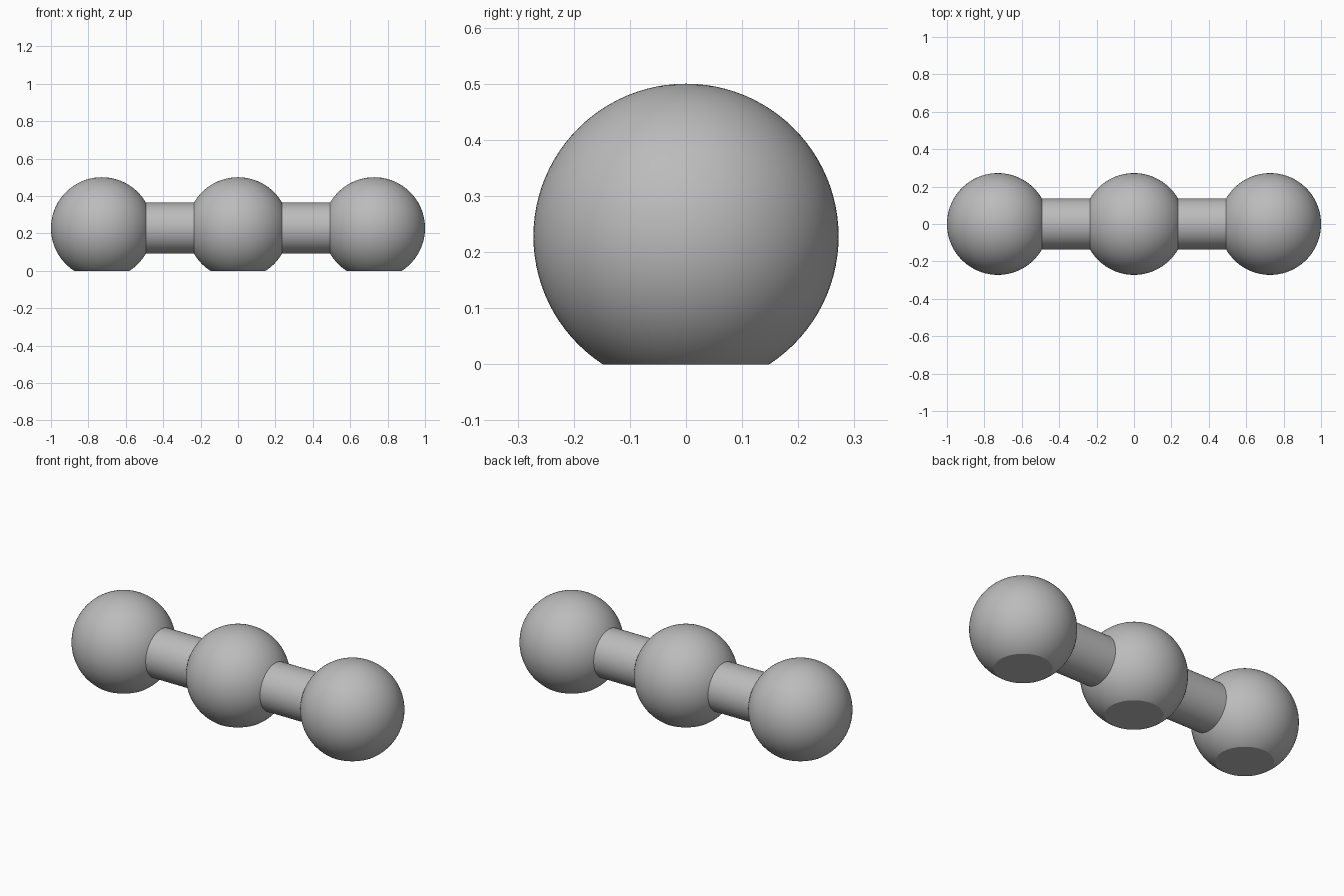
import bpy
import bmesh
import math
from mathutils import Matrix

if "Cube" in bpy.data.objects:
    bpy.data.objects.remove(bpy.data.objects["Cube"], do_unlink=True)

BALL_R = 0.272
BALL_Z = 0.228
SPACING = 1 - BALL_R
BAR_R = BALL_R / 2

grey = bpy.data.materials.new("plain grey")
grey.use_nodes = True
colour = (0.5, 0.5, 0.5, 1)
grey.diffuse_color = colour
grey.node_tree.nodes["Principled BSDF"].inputs["Base Color"].default_value = colour


def finish(name, bm, x):
    """Turn a bmesh into a smooth object on the dumbbell axis."""
    bmesh.ops.recalc_face_normals(bm, faces=bm.faces)
    mesh = bpy.data.meshes.new(name)
    bm.to_mesh(mesh)
    bm.free()
    mesh.materials.append(grey)
    obj = bpy.data.objects.new(name, mesh)
    obj.location = (x, 0, BALL_Z)
    bpy.context.collection.objects.link(obj)
    bpy.ops.object.select_all(action="DESELECT")
    obj.select_set(True)
    bpy.context.view_layer.objects.active = obj
    bpy.ops.object.shade_smooth_by_angle(angle=math.radians(30))


def ball(name, x):
    """Sphere with a flat foot cut at ground level."""
    bm = bmesh.new()
    bmesh.ops.create_uvsphere(bm, u_segments=96, v_segments=48, radius=BALL_R)
    bmesh.ops.bisect_plane(bm, geom=bm.verts[:] + bm.edges[:] + bm.faces[:],
                           plane_co=(0, 0, -BALL_Z), plane_no=(0, 0, -1),
                           clear_outer=True)
    rim = [e for e in bm.edges if e.is_boundary]
    bmesh.ops.contextual_create(bm, geom=rim)
    finish(name, bm, x)


def bar(name, x):
    """Round tube whose ends sit just inside the neighbouring balls."""
    seat = math.sqrt(BALL_R ** 2 - BAR_R ** 2)
    bm = bmesh.new()
    bmesh.ops.create_cone(bm, cap_ends=False, segments=96, radius1=BAR_R,
                          radius2=BAR_R, depth=SPACING - 2 * seat + 0.01,
                          matrix=Matrix.Rotation(math.pi / 2, 4, "Y"))
    finish(name, bm, x)


# Three balls joined by two bars
ball("middle_ball", 0)
for side, sign in (("left", 1), ("right", -1)):
    ball(side + "_ball", sign * SPACING)
    bar(side + "_bar", sign * SPACING / 2)
